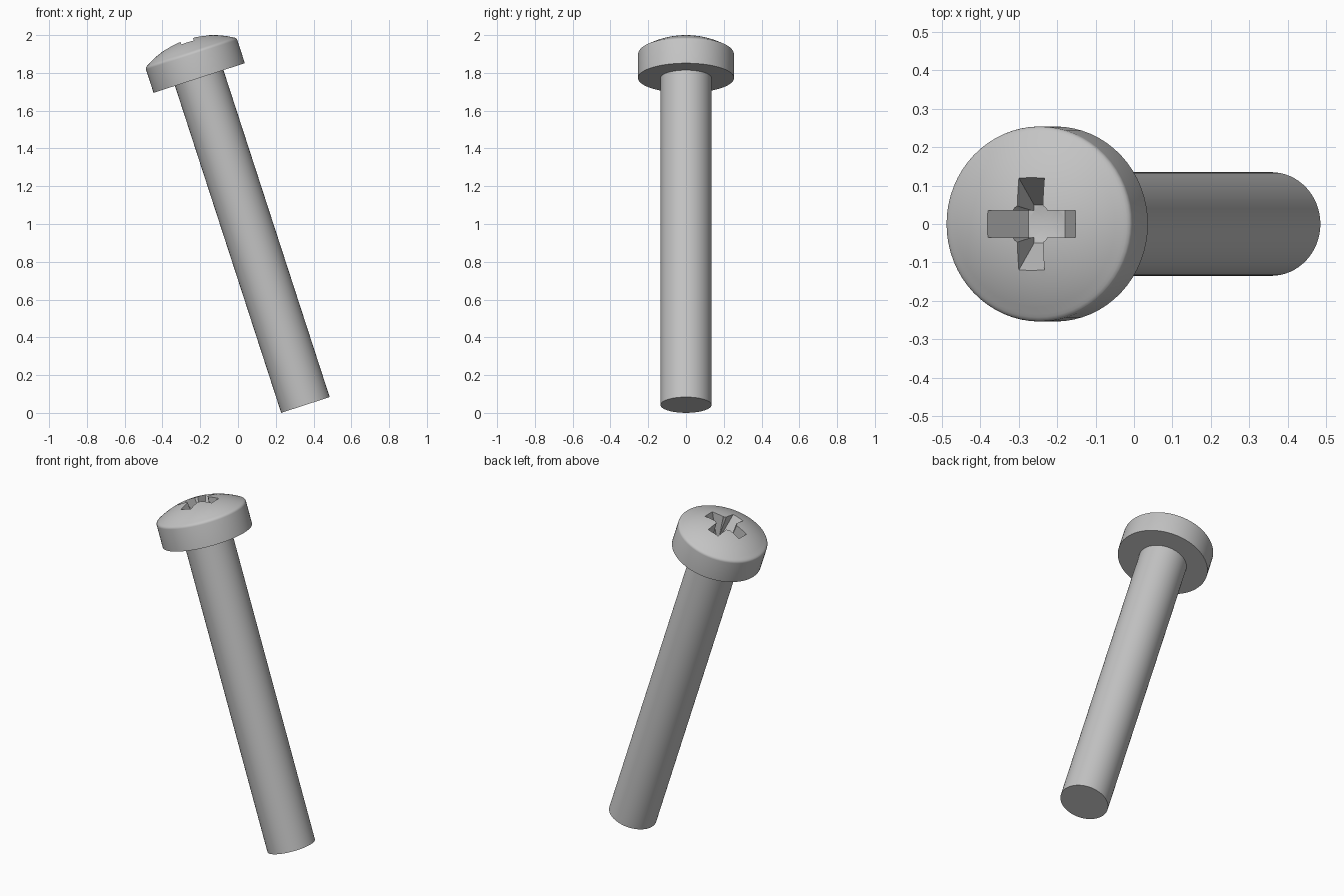
import bpy
import bmesh
from math import radians, sin, cos, sqrt
from mathutils import Matrix

cube = bpy.data.objects.get("Cube")
if cube:
    bpy.data.objects.remove(cube, do_unlink=True)

SHAFT_LEN, SHAFT_R = 1.82, 0.135
HEAD_R, DOME_R, DOME_C = 0.254, 0.46, -0.245   # dome centre relative to head underside
SLOT_HALF = 0.035                              # half width of a recess arm

steel = bpy.data.materials.new("steel_grey")
steel.use_nodes = True
grey = (0.55, 0.55, 0.55, 1)
steel.diffuse_color = grey
steel.node_tree.nodes["Principled BSDF"].inputs["Base Color"].default_value = grey


def make_object(name, bm):
    bmesh.ops.recalc_face_normals(bm, faces=bm.faces[:])
    mesh = bpy.data.meshes.new(name)
    bm.to_mesh(mesh)
    bm.free()
    mesh.materials.append(steel)
    ob = bpy.data.objects.new(name, mesh)
    bpy.context.collection.objects.link(ob)
    return ob


def lathe(name, profile, sides):
    """Revolve (radius, height) points around z."""
    bm = bmesh.new()
    verts = [bm.verts.new((r, 0, h)) for r, h in profile]
    edges = [bm.edges.new(pair) for pair in zip(verts, verts[1:])]
    bmesh.ops.spin(bm, geom=verts + edges, cent=(0, 0, 0), axis=(0, 0, 1),
                   angle=radians(360), steps=sides)
    bmesh.ops.remove_doubles(bm, verts=bm.verts[:], dist=1e-5)
    return make_object(name, bm)


def arm_cutter(name, turn):
    """Tapered slot running across the head, turned around z."""
    bm = bmesh.new()
    outline = [(-0.154, 0.26), (-0.05, 0.07), (0.05, 0.07), (0.154, 0.26)]
    face = bm.faces.new([bm.verts.new((u, -SLOT_HALF, h)) for u, h in outline])
    ext = bmesh.ops.extrude_face_region(bm, geom=[face])["geom"]
    moved = [g for g in ext if isinstance(g, bmesh.types.BMVert)]
    bmesh.ops.translate(bm, verts=moved, vec=(0, 2 * SLOT_HALF, 0))
    bm.transform(Matrix.Rotation(radians(turn), 4, 'Z'))
    return make_object(name, bm)


# Head: flat underside, straight rim, rounded shoulder, shallow dome
shoulder = [(0.253, 0.136), (0.2495, 0.1415), (0.243, 0.1463)]
start, steps = 30.7, 12
dome = []
for i in range(steps + 1):
    a = radians(start * (1 - i / steps))
    dome.append((DOME_R * sin(a), DOME_C + DOME_R * cos(a)))
head = lathe("head", [(0, 0), (HEAD_R, 0), (HEAD_R, 0.13)] + shoulder + dome, 64)

# Cross recess: two tapered slots and a tapered centre pocket
cutters = [arm_cutter("slot_cutter_x", 0), arm_cutter("slot_cutter_y", 90),
           lathe("pocket_cutter", [(0, 0.05), (0.048, 0.07), (0.064, 0.26), (0, 0.26)], 16)]
bpy.context.view_layer.objects.active = head
for cutter in cutters:
    cutter.hide_render = True
    mod = head.modifiers.new("recess", 'BOOLEAN')
    mod.operation, mod.solver, mod.object = 'DIFFERENCE', 'EXACT', cutter
    bpy.ops.object.modifier_apply(modifier=mod.name)
for cutter in cutters:
    bpy.data.objects.remove(cutter, do_unlink=True)

# Plain shaft, running just into the head
shaft = lathe("shaft", [(0, 0), (SHAFT_R, 0), (SHAFT_R, SHAFT_LEN + 0.01), (0, SHAFT_LEN + 0.01)], 64)

# Lean the whole screw and stand it on its lower edge
lean = Matrix.Translation((0.357, 0, 0.042)) @ Matrix.Rotation(radians(-18), 4, 'Y')
shaft.data.transform(lean)
head.data.transform(lean @ Matrix.Translation((0, 0, SHAFT_LEN)))

bpy.ops.object.select_all(action='DESELECT')
for ob in (head, shaft):
    ob.select_set(True)
bpy.context.view_layer.objects.active = head
bpy.ops.object.shade_smooth_by_angle(angle=radians(30))
